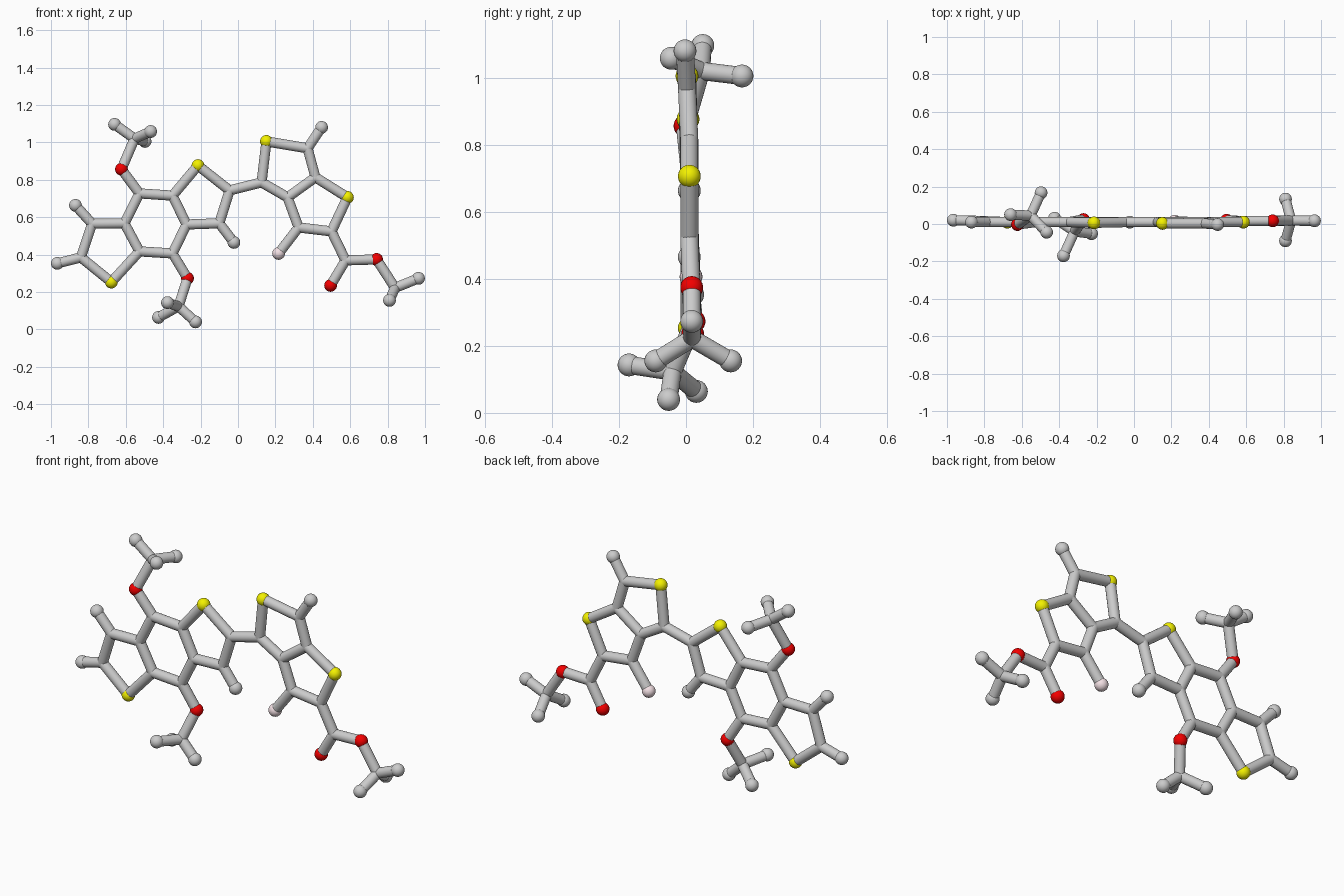
import bpy, bmesh
from mathutils import Vector, Matrix

if "Cube" in bpy.data.objects:
    bpy.data.objects.remove(bpy.data.objects["Cube"])

BOND_R, BALL_R = 0.027, 0.034

# Joints: plain carbons inside the tube frame (x, z[, y])
joints = {
    # left fused three-ring unit
    "a": (-.84, .385, .017), "b": (-.78, .565), "c": (-.607, .567), "d": (-.527, .417),
    "e": (-.527, .727), "f": (-.35, .715), "g": (-.275, .561), "h": (-.35, .406),
    "i": (-.045, .743), "j": (-.1, .567),
    # right fused two-ring unit
    "k": (.126, .786), "l": (.372, .968, .003), "m": (.414, .813), "n": (.265, .706),
    "o": (.324, .545), "p": (.5, .524),
    # side group centres
    "q": (.575, .369, .016), "r": (.84, .222, .018),
    "s": (-.553, 1.02, .045), "t": (-.318, .123, -.04),
}
# Ball ends in grey
tips = {
    "A": (-.966, .353, .02), "B": (-.869, .663), "C": (-.022, .465), "D": (.447, 1.08, -.003),
    "E": (-.66, 1.096, .05), "F": (-.467, 1.058, -.044), "G": (-.497, 1.005, .167),
    "H": (-.425, .064, .031), "I": (-.227, .04, -.052), "J": (-.377, .143, -.17),
    "K": (.965, .273, .017), "L": (.81, .155, .133), "M": (.81, .155, -.09),
}
yellow = {"1": (-.677, .253), "2": (-.214, .876, .006), "3": (.152, 1.005, .003), "4": (.585, .706)}
red = {"5": (-.623, .856, -.003), "6": (-.27, .273, .024), "7": (.495, .235, .02), "8": (.741, .374, .017)}
pink = {"9": (.217, .406, .015)}

# Each word is a run of joined points
runs = ("Aab abcd d1a bB ce efghd dc f2i ijg jC e5s sE sF sG h6t tH tI tJ "
        "ik k3lmnk lD m4pon o9 pq q7 q8r rK rL rM").split()


def pos(p):
    return Vector((p[0], p[2] if len(p) > 2 else .01, p[1]))


def finish(bm, name, colour=None):
    for f in bm.faces:
        f.smooth = True
    me = bpy.data.meshes.new(name)
    bm.to_mesh(me)
    bm.free()
    ob = bpy.data.objects.new(name, me)
    bpy.context.collection.objects.link(ob)
    if colour:
        mat = bpy.data.materials.new(name)
        mat.diffuse_color = colour
        mat.use_nodes = True
        mat.node_tree.nodes["Principled BSDF"].inputs["Base Color"].default_value = mat.diffuse_color
        me.materials.append(mat)


def balls(points, radius, name, colour=None):
    bm = bmesh.new()
    for p in points.values():
        bmesh.ops.create_uvsphere(bm, u_segments=24, v_segments=16, radius=radius,
                                  matrix=Matrix.Translation(pos(p)))
    finish(bm, name, colour)


# Balls
balls(joints, BOND_R, "frame_joints")
balls(tips, BALL_R, "end_balls")
balls(yellow, BALL_R, "yellow_balls", (.9, .88, 0, 1))
balls(red, BALL_R, "red_balls", (.9, 0, 0, 1))
balls(pink, BALL_R, "pink_ball", (.9, .75, .78, 1))

# Rods between neighbouring points
everything = {**joints, **tips, **yellow, **red, **pink}
pairs = {tuple(sorted(pair)) for run in runs for pair in zip(run, run[1:])}
bm = bmesh.new()
for u, v in sorted(pairs):
    a, b = pos(everything[u]), pos(everything[v])
    d = b - a
    m = Matrix.Translation((a + b) / 2) @ d.to_track_quat('Z', 'Y').to_matrix().to_4x4()
    bmesh.ops.create_cone(bm, segments=20, radius1=BOND_R, radius2=BOND_R,
                          depth=d.length, cap_ends=False, matrix=m)
finish(bm, "rods")
